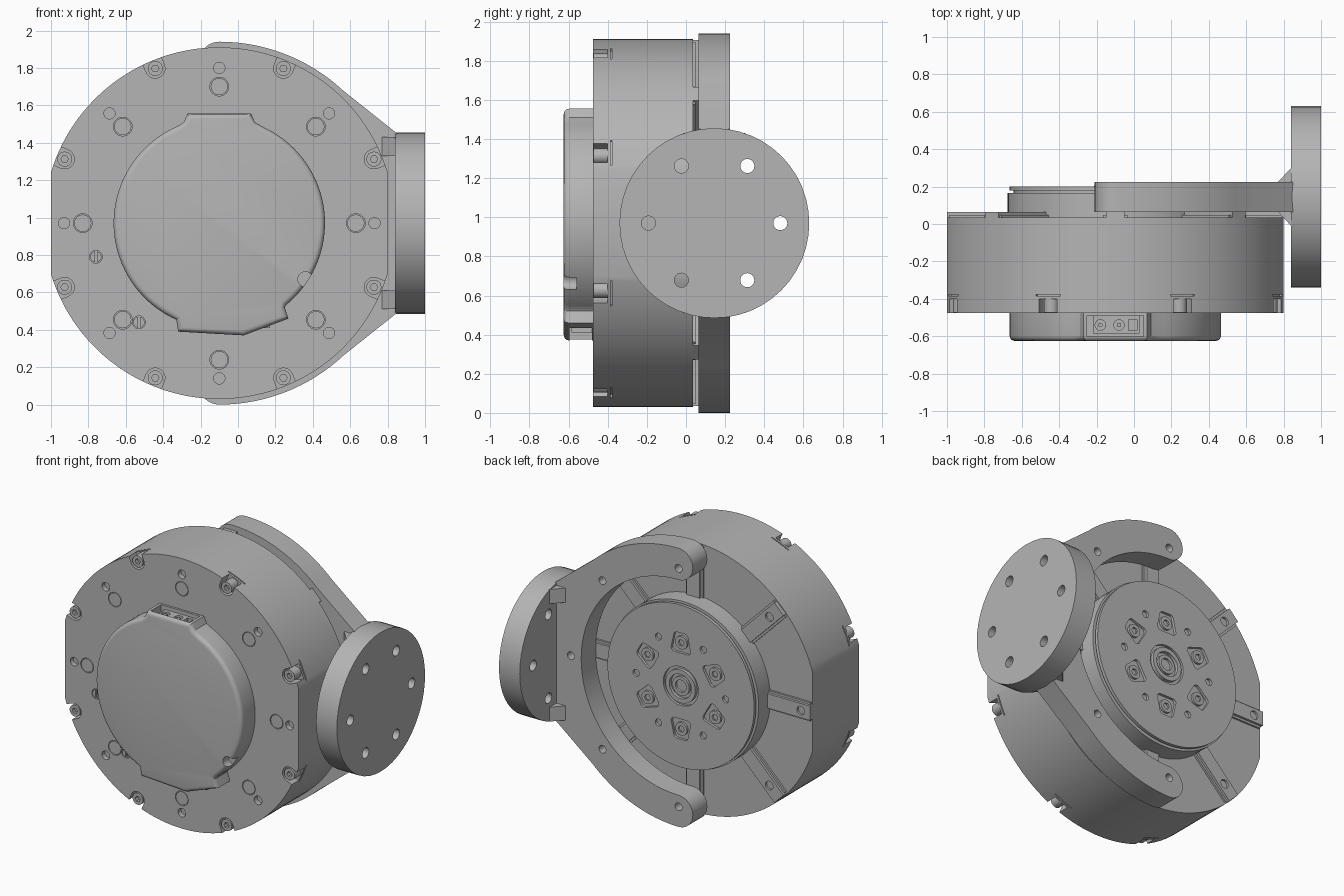
import bpy, bmesh, math
from math import sin, cos, radians

if "Cube" in bpy.data.objects:
    bpy.data.objects.remove(bpy.data.objects["Cube"])

grey = bpy.data.materials.new("machined_grey")
grey.use_nodes = True
grey.diffuse_color = (0.46, 0.46, 0.46, 1)
grey.node_tree.nodes["Principled BSDF"].inputs["Base Color"].default_value = grey.diffuse_color

AXIS = (-0.1, 0.97)       # motor axis in x, z
FLANGE = (0.145, 0.97)    # flange axis in y, z
PLACE = {"x": lambda u, v, d: (d, u, v), "y": lambda u, v, d: (u, d, v), "z": lambda u, v, d: (u, v, d)}


def arc(r, a0, a1, n, cu=0, cv=0):
    steps = [radians(a0 + (a1 - a0) * i / n) for i in range(n + 1)]
    return [(cu + r * cos(t), cv + r * sin(t)) for t in steps]


def circle(r, cu=0, cv=0, n=24):
    return arc(r, 0, 360, n, cu, cv)


def rect(u0, u1, v0, v1):
    return [(u0, v0), (u1, v0), (u1, v1), (u0, v1)]


def polar(r, deg):
    return r * cos(radians(deg)), r * sin(radians(deg))


def spin(pts, deg):
    c, s = cos(radians(deg)), sin(radians(deg))
    return [(u * c - v * s, u * s + v * c) for u, v in pts]


def solid(name, pieces, axis="y", at=AXIS, bevel=0, front=None):
    """Extrude (outline, start, end) pieces into one object; bevel the rim at depth front."""
    bm = bmesh.new()
    for pts, d0, d1 in pieces:
        clean = []
        for p in pts:
            if not clean or math.dist(p, clean[-1]) > 1e-4:
                clean.append(p)
        if math.dist(clean[0], clean[-1]) < 1e-4:
            clean.pop()
        a, b = [[bm.verts.new(PLACE[axis](u + at[0], v + at[1], d)) for u, v in clean] for d in (d0, d1)]
        bm.faces.new(a)
        bm.faces.new(b)
        for i in range(len(a)):
            bm.faces.new((a[i - 1], a[i], b[i], b[i - 1]))
    bmesh.ops.recalc_face_normals(bm, faces=bm.faces)
    if bevel:
        rim = [e for e in bm.edges if all(abs(v.co.y - front) < 1e-5 for v in e.verts)]
        bmesh.ops.bevel(bm, geom=rim, offset=bevel, segments=4, profile=0.5, affect="EDGES")
    mesh = bpy.data.meshes.new(name)
    bm.to_mesh(mesh)
    bm.free()
    mesh.materials.append(grey)
    ob = bpy.data.objects.new(name, mesh)
    bpy.context.collection.objects.link(ob)
    return ob


def cut(ob, pieces, axis="y", at=AXIS):
    tool = solid("cutter", pieces, axis, at)
    tool.hide_render = True
    mod = ob.modifiers.new("cut", "BOOLEAN")
    mod.operation, mod.solver, mod.object = "DIFFERENCE", "EXACT", tool
    bpy.context.view_layer.objects.active = ob
    bpy.ops.object.modifier_apply(modifier=mod.name)
    bpy.data.objects.remove(tool)


eighths = [45 * i for i in range(8)]
bolts = [a + 22.5 for a in eighths]

# Housing: round drum with two flat sides
flat = math.degrees(math.acos(0.9 / 0.94))
body = solid("housing", [(arc(0.94, flat, 180 - flat, 60) + arc(0.94, 180 + flat, 360 - flat, 60), -0.475, 0.035)])
notch = arc(0.052, 90, 270, 12, 0.895) + [(1.1, -0.052), (1.1, 0.052)]
holes = [(spin(notch, a), -0.6, -0.4) for a in bolts]
holes += [(circle(0.05, *polar(0.73, a)), -0.6, -0.465) for a in eighths]
holes += [(circle(0.03, *polar(0.83, a)), -0.6, -0.44) for a in eighths]
plugs = [(-0.66, -0.18), (-0.43, -0.53)]
holes += [(circle(0.034, *p), -0.6, -0.46) for p in plugs]
cut(body, holes)
cut(body, [(spin(rect(0.92, 1.1, -0.07, 0.07), a), -0.385, -0.377) for a in bolts])

# Hole inserts and slotted plugs on the front face
solid("front_hole_inserts", [(circle(0.046, *polar(0.73, a)), -0.474, -0.46) for a in eighths])
slotted = solid("slotted_plugs", [(circle(0.03, *p), -0.474, -0.45) for p in plugs])
cut(slotted, [(rect(u - 0.005, u + 0.005, v - 0.05, v + 0.05), -0.5, -0.462) for u, v in plugs])

# Socket screws in the edge notches
screws = solid("housing_screws", [(circle(0.04, *polar(0.895, a)), -0.472, -0.39) for a in bolts])
cut(screws, [(circle(0.02, *polar(0.895, a), n=6), -0.5, -0.445) for a in bolts])

# Front cover with connector lips above and below
outline = [(0.19, 0.54), (0.17, 0.585), (-0.17, 0.585), (-0.19, 0.54)] + arc(0.565, 113, 246, 40)
outline += [(-0.22, -0.58), (0.13, -0.60), (0.37, -0.51), (0.35, -0.45)] + arc(0.565, 309, 425, 40)
cover = solid("front_cover", [(outline, -0.625, -0.47)], bevel=0.028, front=-0.625)
cut(cover, [(rect(-0.15, 0.15, 0.43, 0.8), -0.602, -0.49),
            (rect(0.02, 0.3, -0.8, -0.47), -0.595, -0.48),
            (circle(0.04, 0.46, -0.30), -0.7, -0.56)])
plug = solid("top_connector", [(rect(-0.12, 0.13, 0.42, 0.56), -0.585, -0.49)])
cut(plug, [(circle(0.028, u, -0.54), 1.49, 1.6) for u in (-0.18, -0.08)]
    + [(rect(-0.03, 0.015, -0.57, -0.51), 1.49, 1.6)], "z", (0, 0))
solid("top_connector_pins", [(circle(0.012, u, -0.54, 12), 1.48, 1.525) for u in (-0.18, -0.08)], "z", (0, 0))
solid("bottom_connectors", [(rect(u, u + 0.1, -0.56, -0.45), -0.585, -0.48) for u in (0.05, 0.17)])

# Radial ribs on the back of the housing
ribs = []
for a in eighths:
    end = 0.9 if a % 180 == 0 else 0.935
    ribs.append((spin(rect(0.54, end, -0.05, 0.05), a), 0.03, 0.065))
    ribs.append((spin(rect(0.54, end - 0.01, -0.065, 0.065), a), 0.03, 0.048))
rib_ob = solid("back_ribs", ribs[::2])
solid("rib_feet", ribs[1::2])
cut(rib_ob, [(circle(0.03, *polar(0.83, a)), 0.05, 0.1) for a in eighths])

# Output hub: stepped disc with screw pockets
solid("hub_base", [(circle(0.575, n=96), 0.03, 0.165)])
solid("hub_neck", [(circle(0.545, n=96), 0.16, 0.182)])
face = solid("output_disc", [(circle(0.565, n=96), 0.178, 0.2)])
core = solid("output_core", [(circle(0.5, n=64), 0.1, 0.179)])
bpy.data.objects.remove(core)
sixths = [60 * i for i in range(6)]
pocket = []
for u, v, a in ((0.37, 0.055, 0), (0.23, 0.075, 90), (0.23, -0.075, 180), (0.37, -0.055, 270)):
    sign = 1 if v > 0 else -1
    pocket += arc(0.025, a, a + 90, 5, u - (0.025 if u > 0.3 else -0.025), v - sign * 0.025)
# Pocket corners run right-top, left-top, left-bottom, right-bottom
cut(face, [(spin(pocket, a + 30), 0.181, 0.3) for a in sixths]
    + [(circle(0.024, *polar(0.345, a)), 0.181, 0.3) for a in sixths]
    + [(circle(0.135, n=40), 0.182, 0.3)])
hub_screws = solid("hub_screws", [(circle(0.045, *polar(0.3, a + 30)), 0.175, 0.197) for a in sixths])
cut(hub_screws, [(circle(0.023, *polar(0.3, a + 30), n=6), 0.185, 0.3) for a in sixths])
ring = solid("centre_ring", [(circle(0.115, n=40), 0.17, 0.205)])
cut(ring, [(circle(0.085, n=40), 0.183, 0.3)])
bush = solid("centre_bush", [(circle(0.065, n=32), 0.17, 0.2)])
cut(bush, [(circle(0.042, n=24), 0.176, 0.3)])

# C-shaped bracket behind the housing
shape = arc(0.97, 90, 47, 24) + [(0.95, 0.48), (0.95, -0.48)] + arc(0.97, -47, -90, 24)
shape += arc(0.11, 270, 90, 16, 0, -0.86) + arc(0.75, -90, 90, 64) + arc(0.11, 270, 90, 16, 0, 0.86)
bracket = solid("c_bracket", [(shape, 0.065, 0.225)])
cut(bracket, [(circle(0.027, *polar(0.83, a)), 0, 0.4) for a in range(-90, 91, 45)])

# Mounting flange with six through holes, and its gussets
flange = solid("mounting_flange", [(circle(0.485, n=48), 0.84, 1.0)], "x", FLANGE)
cut(flange, [(circle(0.036, *polar(0.337, a)), 0.7, 1.2) for a in sixths], "x", FLANGE)
gussets = []
for z in (0.51, 1.33):
    for y, tip in ((0.22, 0.305), (0.07, -0.015)):
        gussets.append(([(0.765, y), (0.845, y), (0.845, tip)], z, z + 0.1))
solid("flange_gussets", gussets, "z", (0, 0))

# Smooth the round walls, keep edges sharp
bpy.ops.object.select_all(action="DESELECT")
for ob in bpy.context.collection.objects:
    if ob.type == "MESH":
        ob.select_set(True)
        bpy.context.view_layer.objects.active = ob
bpy.ops.object.shade_smooth_by_angle(angle=radians(30))
